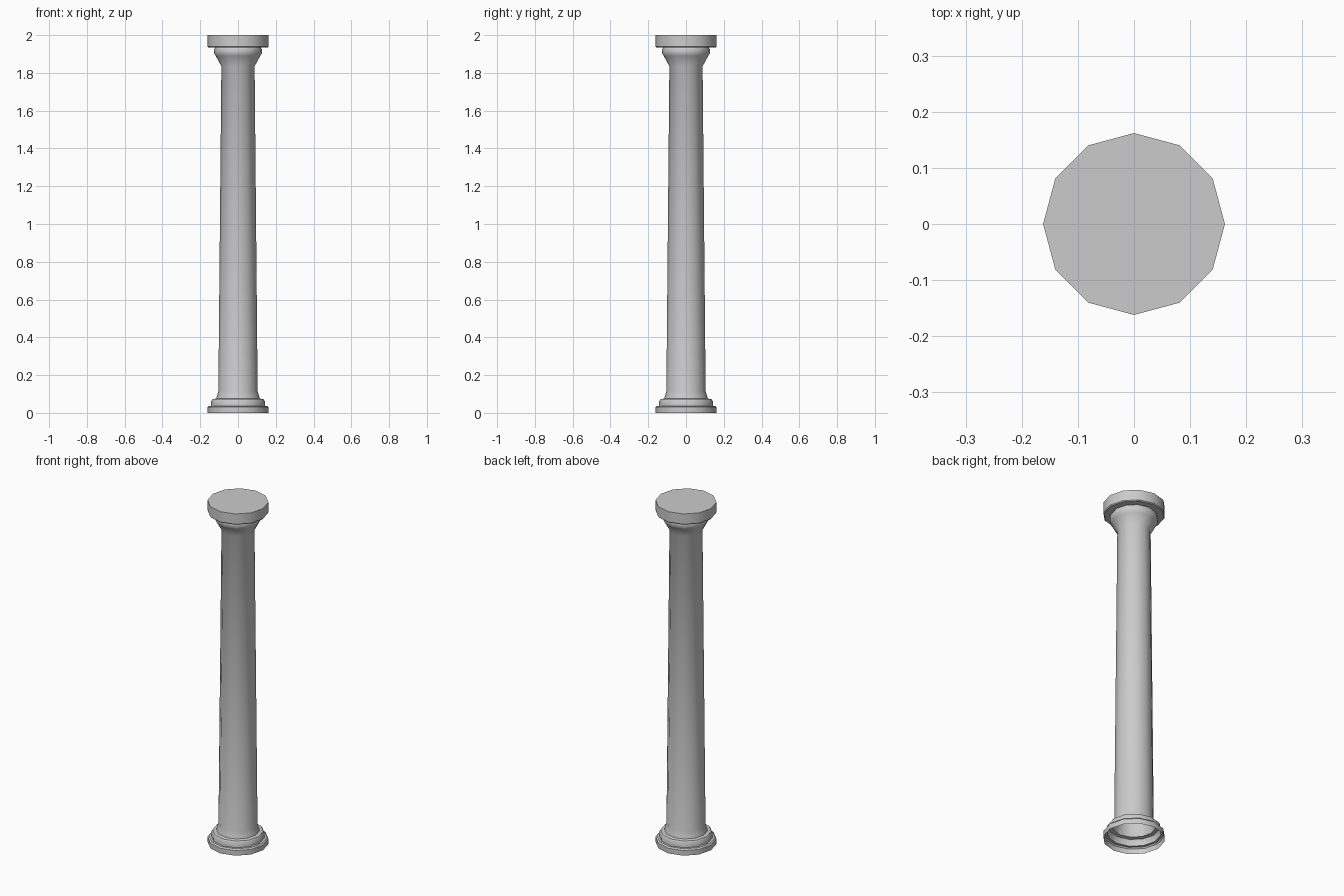
import bpy, bmesh, math

if "Cube" in bpy.data.objects:
    bpy.data.objects.remove(bpy.data.objects["Cube"])

SIDES = 12

# Radius / height pairs from the open foot up to the top slab
profile = [
    (0.162, 0.0), (0.162, 0.03), (0.155, 0.037),      # plinth
    (0.142, 0.037), (0.142, 0.062), (0.135, 0.073),   # second step
    (0.115, 0.076), (0.112, 0.088), (0.104, 0.115),   # flare into shaft
    (0.088, 1.835),                                   # tapered shaft
    (0.118, 1.89), (0.126, 1.902), (0.126, 1.925),    # capital
    (0.12, 1.935), (0.157, 1.935),
    (0.162, 1.94), (0.162, 2.0),                      # top slab
]


def lathe(name, points):
    bm = bmesh.new()
    rings = []
    for r, z in points:
        rings.append([bm.verts.new((r * math.cos(a), r * math.sin(a), z))
                      for a in (math.tau * i / SIDES for i in range(SIDES))])
    for low, high in zip(rings, rings[1:]):
        for i in range(SIDES):
            j = (i + 1) % SIDES
            bm.faces.new((low[i], low[j], high[j], high[i]))
    bm.faces.new(rings[-1])  # closed top, open bottom
    mesh = bpy.data.meshes.new(name)
    bm.to_mesh(mesh)
    bm.free()
    obj = bpy.data.objects.new(name, mesh)
    bpy.context.collection.objects.link(obj)
    return obj


column = lathe("column", profile)
bpy.context.view_layer.objects.active = column
column.select_set(True)
bpy.ops.object.shade_smooth_by_angle(angle=math.radians(35))
